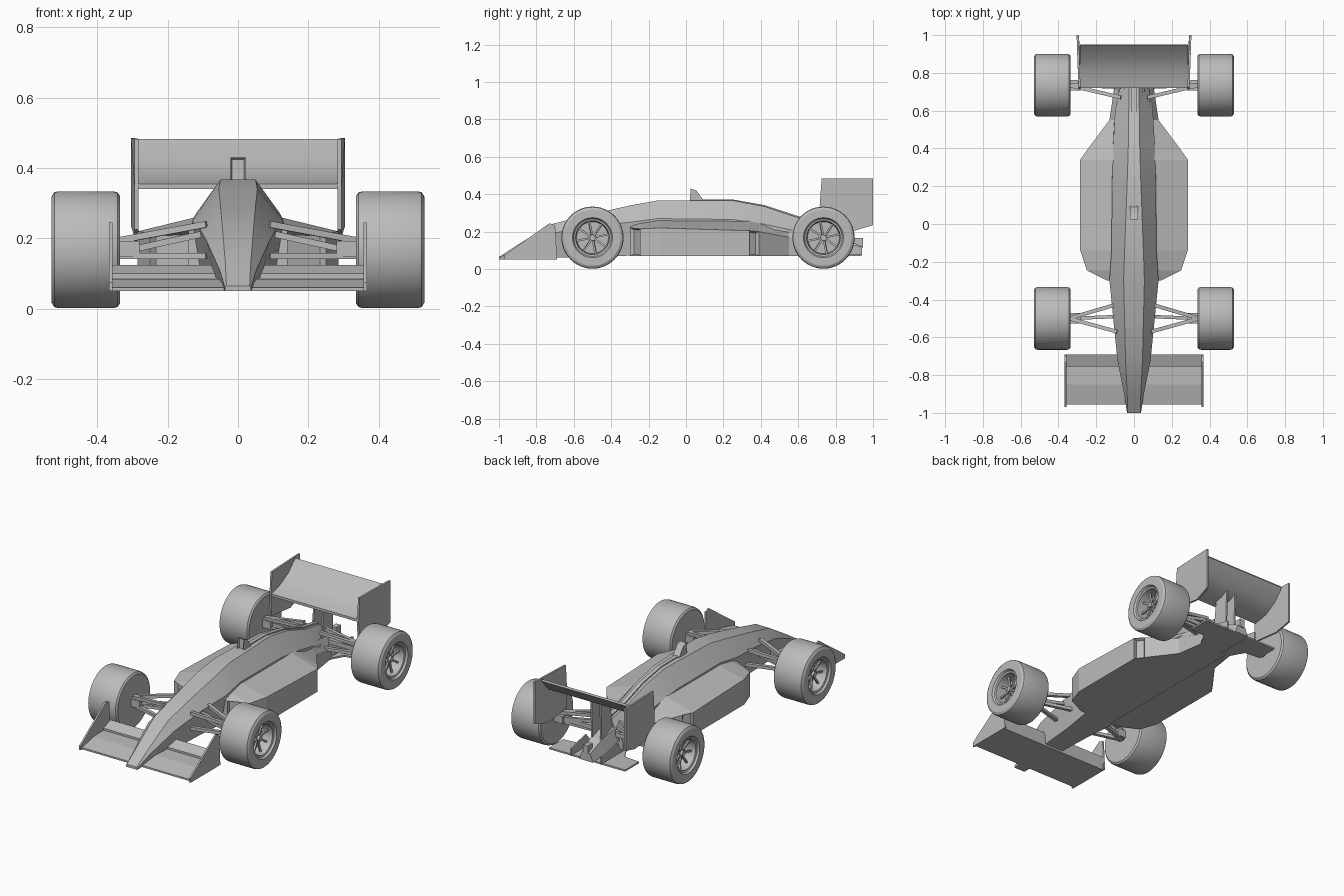
import bpy, bmesh, math
from mathutils import Vector, Matrix

if "Cube" in bpy.data.objects:
    bpy.data.objects.remove(bpy.data.objects["Cube"])

grey = bpy.data.materials.new("plain_grey")
grey.use_nodes = True
GREY = (0.5, 0.5, 0.5, 1)
grey.diffuse_color = GREY
grey.node_tree.nodes["Principled BSDF"].inputs["Base Color"].default_value = GREY


def finish(name, bm, mirror=False, smooth=0):
    bmesh.ops.recalc_face_normals(bm, faces=bm.faces)
    mesh = bpy.data.meshes.new(name)
    bm.to_mesh(mesh)
    bm.free()
    mesh.materials.append(grey)
    obj = bpy.data.objects.new(name, mesh)
    bpy.context.collection.objects.link(obj)
    if smooth:
        bpy.ops.object.select_all(action='DESELECT')
        obj.select_set(True)
        bpy.context.view_layer.objects.active = obj
        bpy.ops.object.shade_smooth_by_angle(angle=math.radians(smooth))
    if mirror:
        obj.modifiers.new("Mirror", 'MIRROR').use_mirror_merge = False
    return obj


def loft(rings, bm=None):
    """Skin closed rings of points and cap both ends."""
    bm = bm or bmesh.new()
    rows = [[bm.verts.new(p) for p in ring] for ring in rings]
    n = len(rows[0])
    for a, b in zip(rows, rows[1:]):
        for i in range(n):
            j = (i + 1) % n
            bm.faces.new((a[i], a[j], b[j], b[i]))
    bm.faces.new(rows[0])
    bm.faces.new(rows[-1])
    return bm


def slab(profile, x0, x1, bm=None):
    """Extrude a (y, z) profile across x."""
    return loft([[(x, y, z) for y, z in profile] for x in (x0, x1)], bm)


def bar(bm, a, b, wide, thick):
    """Box-section strut between two points."""
    a, b = Vector(a), Vector(b)
    d = b - a
    m = (Matrix.Translation((a + b) / 2) @ d.to_track_quat('Z', 'Y').to_matrix().to_4x4()
         @ Matrix.Diagonal((wide, thick, d.length, 1)))
    bmesh.ops.create_cube(bm, size=1, matrix=m)


# Fuselage: y, top z, top half width, shoulder z, shoulder half width, bottom z, bottom half width
stations = [
    (-1, .065, .033, .06, .037, .05, .036),
    (-.9, .13, .036, .11, .052, .054, .042),
    (-.72, .24, .045, .19, .088, .06, .06),
    (-.5, .295, .05, .23, .11, .065, .075),
    (-.3, .34, .055, .25, .13, .072, .1),
    (-.15, .367, .05, .27, .12, .072, .12),
    (.25, .367, .035, .265, .115, .072, .12),
    (.42, .335, .03, .24, .11, .072, .12),
    (.6, .275, .028, .2, .1, .072, .1),
    (.74, .25, .025, .16, .07, .072, .1),
]
rings = []
for y, zt, wt, zm, wm, zb, wb in stations:
    half = [(wt, zt), (wm, zm), (wb, zb)]
    rings.append([(x, y, z) for x, z in half] + [(-x, y, z) for x, z in reversed(half)])
finish("fuselage", loft(rings), smooth=20)

# Side pods: y, outer x, outer top z, inner top z
pods = [
    (-.3, .14, .22, .24), (-.245, .25, .215, .255), (-.14, .285, .22, .27),
    (.34, .285, .205, .265), (.39, .25, .2, .255), (.55, .13, .17, .22), (.74, .102, .13, .2),
]
bm = loft([[(.08, y, zi), (xo, y, zo), (xo, y, .07), (.08, y, .07)] for y, xo, zo, zi in pods])
# Air intake and outlet recesses on the angled end faces
bm.faces.ensure_lookup_table()
bmesh.ops.recalc_face_normals(bm, faces=bm.faces)
vents = [f for f in bm.faces if abs(f.normal.z) < .1 and f.normal.x > .2
         and (f.calc_center_median().y < -.25 or .35 < f.calc_center_median().y < .38)]
bmesh.ops.inset_individual(bm, faces=vents, thickness=.012, depth=-.02)
finish("side_pods", bm, mirror=True)

# Air scoop and spine behind the cockpit
bm = slab([(.02, .35), (.025, .43), (.055, .42), (.1, .36)], -.021, .021)
vents = [f for f in bm.faces if f.calc_center_median().y < .03]
bmesh.ops.recalc_face_normals(bm, faces=bm.faces)
bmesh.ops.inset_individual(bm, faces=vents, thickness=.006, depth=-.015)
finish("air_scoop", bm)
finish("spine", slab([(.08, .35), (.08, .373), (.25, .372), (.42, .342), (.6, .283),
                      (.74, .258), (.74, .23), (.42, .3)], -.012, .012))

# Front wing, flap and end plates
finish("front_wing", slab([(-.955, .05), (-.955, .06), (-.85, .085), (-.75, .088),
                           (-.75, .05)], -.36, .36))
finish("front_flap", slab([(-.755, .05), (-.755, .1), (-.69, .125), (-.69, .115),
                           (-.7, .05)], -.36, .36))
finish("front_end_plates", slab([(-.97, .05), (-.97, .075), (-.73, .245), (-.7, .235),
                                 (-.69, .05)], .357, .367), mirror=True)

# Rear wing: slightly hollow sloping plane
top = [(.72, .355), (.8, .375), (.88, .418), (.945, .483)]
under = [(.95, .473), (.89, .403), (.81, .358), (.72, .34)]
finish("rear_wing", slab(top + under, -.285, .285), smooth=30)
plate = [(.725, .483), (1, .485), (1, .235), (.9, .205), (.72, .225), (.715, .34)]
bm = loft([[(x + max(0, y - .9) * .1, y, z) for y, z in plate] for x in (.283, .294)])
finish("rear_end_plates", bm, mirror=True)
finish("wing_pillars", slab([(.73, .1), (.76, .355), (.85, .39), (.84, .1)], .025, .035), mirror=True)

# Gearbox, tail light and diffuser
bm = loft([[(sx * w, y, z) for sx, z in ((-1, .072), (1, .072), (.6, h), (-.6, h))]
           for y, w, h in ((.7, .09, .22), (.84, .06, .17), (.94, .045, .12))])
finish("gearbox", bm)
bm = bmesh.new()
bar(bm, (0, .9, .14), (0, .945, .14), .03, .05)
finish("tail_light", bm)
outline = [(.05, .7), (.1, .7), (.15, .79), (.25, .8), (.25, .93), (.05, .93)]
finish("diffuser", loft([[(x, y, z) for x, y in outline] for z in (.07, .08)]), mirror=True)
finish("diffuser_fins", slab([(.74, .075), (.8, .15), (.94, .12), (.94, .075)], .095, .103), mirror=True)

# Suspension arms: upper and lower wishbones plus axles
FRONT, REAR, AXLE, RADIUS = -.5, .735, .17, .166
bm = bmesh.new()
for hub, spread in ((FRONT, (-.07, .075)), (REAR, (-.065, -.01))):
    inner = .09 if hub == FRONT else .07
    for dy in spread:
        bar(bm, (.345, hub, .193), (inner, hub + dy, .24), .02, .018)
        bar(bm, (.345, hub, .15), (inner, hub + dy, .15), .02, .018)
    bar(bm, (.28, hub, AXLE), (.36, hub, AXLE), .055, .045)
    bar(bm, (.34, hub, .16), (inner, hub + .01, .215), .018, .018)
bar(bm, (.06, REAR, AXLE), (.35, REAR, AXLE), .025, .025)
finish("suspension_arms", bm, mirror=True)

# Wheels: lathed tyre with a deep rim, spokes and hub
OUT, IN, SEGS = .53, .335, 48
lathe = [(IN, .001), (IN, .153), (IN + .008, .163), (IN + .02, RADIUS), (OUT - .02, RADIUS),
         (OUT - .008, .163), (OUT, .15), (OUT, .107), (OUT - .012, .1), (OUT - .015, .09),
         (OUT - .08, .085), (OUT - .08, .001)]
for label, hub in (("front", FRONT), ("rear", REAR)):
    centre = Vector((0, hub, RADIUS + .002))

    def spot(x, r, a):
        return centre + Vector((x, r * math.cos(a), r * math.sin(a)))

    turns = [math.tau * i / SEGS for i in range(SEGS)]
    bm = loft([[spot(x, r, a) for a in turns] for x, r in lathe])
    finish(label + "_tyres", bm, mirror=True, smooth=30)
    bm = loft([[spot(x, .016, a) for a in turns[::4]] for x in (OUT - .085, OUT - .03)])
    for i in range(8):
        a = math.tau * i / 8 + .2
        bar(bm, spot(OUT - .05, .01, a), spot(OUT - .045, .09, a), .01, .01)
    finish(label + "_wheel_spokes", bm, mirror=True)
